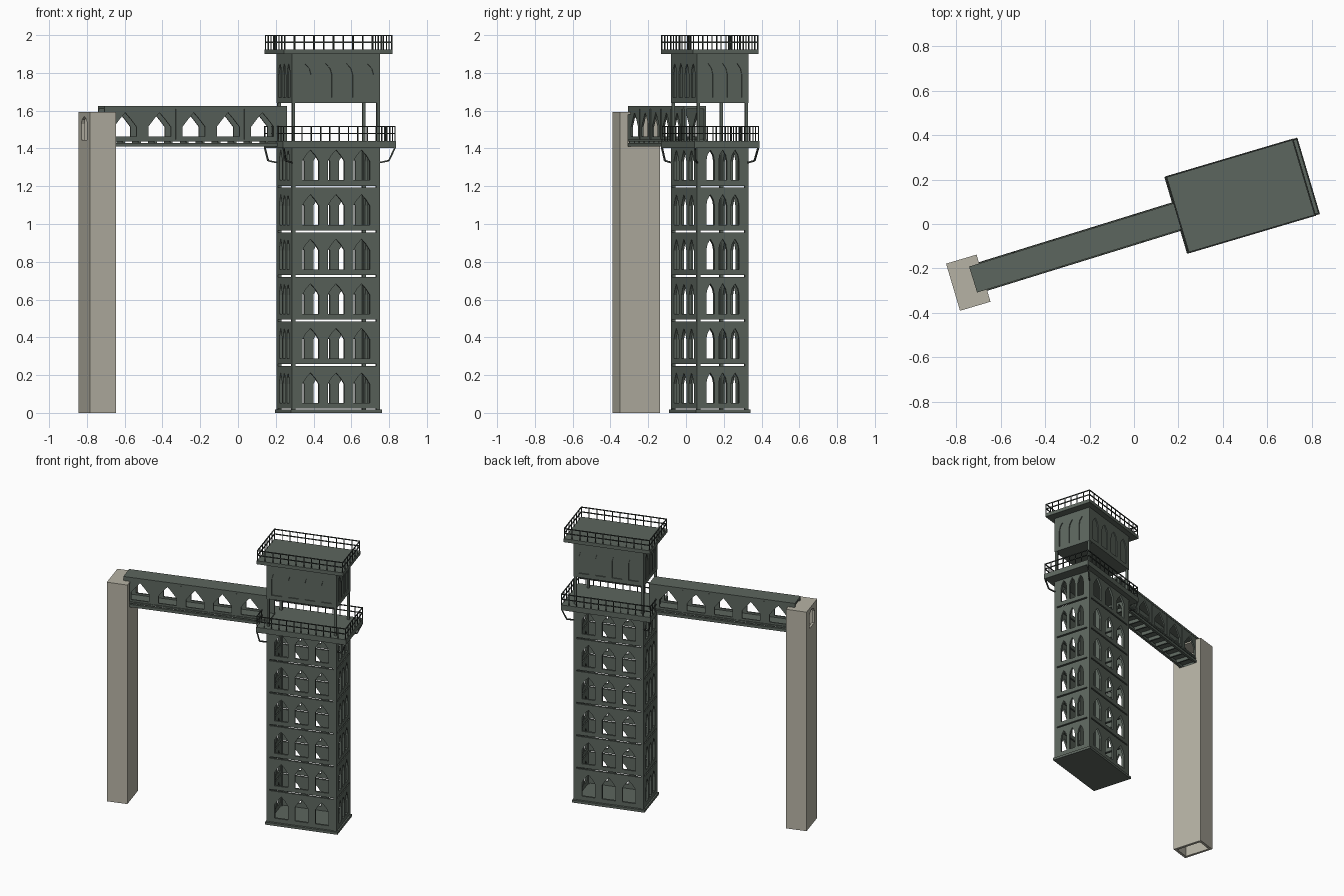
import bpy, bmesh, math
from mathutils import Matrix, Vector

if "Cube" in bpy.data.objects:
    bpy.data.objects.remove(bpy.data.objects["Cube"])


def material(name, rgb):
    m = bpy.data.materials.new(name)
    m.diffuse_color = (*rgb, 1)
    m.use_nodes = True
    m.node_tree.nodes["Principled BSDF"].inputs["Base Color"].default_value = m.diffuse_color
    return m


IRON = material("green grey iron", (0.108, 0.132, 0.112))
RAIL = material("dark iron", (0.045, 0.055, 0.048))
STONE = material("pale stone", (0.47, 0.45, 0.375))


def frame(x, y, deg):
    return Matrix.Translation((x, y, 0)) @ Matrix.Rotation(math.radians(deg), 4, 'Z')


TOWER = frame(0.479, 0.1255, 16.5)
PILLAR = frame(-0.7455, -0.264, 16.5)
BRIDGE = frame(-0.724, -0.25, 17.2)


class Part:
    """Collects simple shapes in a local frame into one object."""

    def __init__(self):
        self.bm = bmesh.new()

    def box(self, x0, x1, y0, y1, z0, z1):
        m = Matrix.Translation(((x0 + x1) / 2, (y0 + y1) / 2, (z0 + z1) / 2))
        m = m @ Matrix.Diagonal((x1 - x0, y1 - y0, z1 - z0, 1))
        bmesh.ops.create_cube(self.bm, size=1, matrix=m)

    def bar(self, a, b, t):
        a, b = Vector(a), Vector(b)
        d = b - a
        m = Matrix.Translation((a + b) / 2) @ d.to_track_quat('Z', 'Y').to_matrix().to_4x4()
        bmesh.ops.create_cube(self.bm, size=1, matrix=m @ Matrix.Diagonal((t, t, d.length, 1)))

    def panel(self, x0, x1, z0, z1, holes, t, place):
        """Upright wall with openings, facing -y before placing."""
        cu = bpy.data.curves.new("outline", 'CURVE')
        cu.dimensions, cu.fill_mode, cu.extrude = '2D', 'BOTH', t / 2
        for loop in [[(x0, z0), (x1, z0), (x1, z1), (x0, z1)]] + holes:
            sp = cu.splines.new('POLY')
            sp.points.add(len(loop) - 1)
            for p, (x, z) in zip(sp.points, loop):
                p.co = (x, z, 0, 1)
            sp.use_cyclic_u = True
        ob = bpy.data.objects.new("outline", cu)
        bpy.context.collection.objects.link(ob)
        dg = bpy.context.evaluated_depsgraph_get()
        me = bpy.data.meshes.new_from_object(ob.evaluated_get(dg))
        me.transform(place @ Matrix.Rotation(math.pi / 2, 4, 'X'))
        self.bm.from_mesh(me)
        bpy.data.objects.remove(ob)
        bpy.data.curves.remove(cu)
        bpy.data.meshes.remove(me)

    def finish(self, name, mat, where):
        bmesh.ops.remove_doubles(self.bm, verts=self.bm.verts, dist=1e-5)
        bmesh.ops.recalc_face_normals(self.bm, faces=self.bm.faces)
        me = bpy.data.meshes.new(name)
        self.bm.to_mesh(me)
        self.bm.free()
        me.materials.clear()
        me.materials.append(mat)
        for p in me.polygons:
            p.material_index = 0
            p.use_smooth = False
        me.transform(where)
        bpy.context.collection.objects.link(bpy.data.objects.new(name, me))


def arch(cx, w, sill, spring, peak, k=0.3):
    """Pointed opening; larger k gives a rounder arch."""
    h, m = w / 2, spring + (peak - spring) * 0.55
    return [(cx - h, sill), (cx + h, sill), (cx + h, spring), (cx + w * k, m),
            (cx, peak), (cx - w * k, m), (cx - h, spring)]


HX, HY = 0.2435, 0.1425     # tower half sizes


def four_sides(t):
    """Placement, half width and long flag for each tower wall."""
    for i, (half, dist) in enumerate([(HX, HY), (HY, HX)] * 2):
        yield (Matrix.Rotation(i * math.pi / 2, 4, 'Z') @ Matrix.Translation((0, -dist + t / 2, 0)),
               half, i % 2 == 0)


# Tower storeys: arcaded panels with a thin slit between them
walls = Part()
T = 0.014
for k in range(6):
    z = 0.017 + 0.236 * k
    top = min(z + 0.231, 1.41)
    for place, half, is_long in four_sides(T):
        step, w, kk = (0.141, 0.092, 0.27) if is_long else (0.068, 0.046, 0.36)
        holes = [arch(i * step, w, z + 0.035, z + 0.135, z + 0.195, kk) for i in (-1, 0, 1)]
        walls.panel(-half + T, half - T, z + 0.005, top, holes, T, place)
walls.finish("tower_walls", IRON, TOWER)

# Corner posts running the full height and carrying the cabin
posts = Part()
for sx in (-1, 1):
    for sy in (-1, 1):
        x, y = sx * (HX - 0.01), sy * (HY - 0.01)
        posts.box(x - 0.01, x + 0.01, y - 0.01, y + 0.01, 0.01, 1.41)
        posts.box(x - 0.008, x + 0.008, y - 0.008, y + 0.008, 1.43, 1.66)
posts.finish("corner_posts", IRON, TOWER)

base = Part()
base.box(-HX - 0.008, HX + 0.008, -HY - 0.008, HY + 0.008, 0, 0.018)
base.finish("base_slab", IRON, TOWER)

# Lower and upper decks with railings
DECKS = [("lower", 0.008, 0.312, 0.179, 1.402, 1.44, 1.52),
         ("upper", 0.001, 0.300, 0.181, 1.90, 1.925, 2.0)]
for label, ox, dx, dy, z0, z1, zr in DECKS:
    deck = Part()
    deck.box(ox - dx, ox + dx, -dy, dy, z0, z1)
    deck.finish(label + "_deck", IRON, TOWER)
    rail = Part()
    rx, ry = dx - 0.004, dy - 0.004
    cs = [(ox - rx, -ry), (ox + rx, -ry), (ox + rx, ry), (ox - rx, ry)]
    for i in range(4):
        a, b = Vector(cs[i]), Vector(cs[(i + 1) % 4])
        for z in (zr - 0.003, (z1 + zr) / 2):
            rail.bar((*a, z), (*b, z), 0.006)
        n = round((b - a).length / 0.052)
        for j in range(n):
            p = a.lerp(b, j / n)
            rail.bar((*p, z1), (*p, zr), 0.005)
    rail.finish(label + "_railing", RAIL, TOWER)

# Bent corner brackets beneath the lower deck
br = Part()
for sx in (-1, 1):
    for sy in (-1, 1):
        pts = [(0.008 + sx * 0.308, sy * 0.175, 1.405), (sx * 0.285, sy * 0.163, 1.335),
               (sx * 0.24, sy * 0.14, 1.325)]
        br.bar(pts[0], pts[1], 0.008)
        br.bar(pts[1], pts[2], 0.008)
br.finish("deck_brackets", RAIL, TOWER)

# Cabin: closed core with shallow lancet recesses
cabin = Part()
D = 0.007
cabin.box(-HX + D, HX - D, -HY + D, HY - D, 1.64, 1.90)
for place, half, is_long in four_sides(D):
    n, step, w = (4, 0.115, 0.07) if is_long else (3, 0.08, 0.052)
    holes = [arch((i - (n - 1) / 2) * step, w, 1.67, 1.79, 1.85, 0.36) for i in range(n)]
    cabin.panel(-half, half, 1.64, 1.90, holes, D, place)
cabin.finish("upper_cabin", IRON, TOWER)

# Covered footbridge
L, W = 1.01, 0.059
sides = Part()
holes = [arch(0.115 + 0.19 * k, 0.125, 1.462, 1.515, 1.59, 0.24) for k in range(5)]
for s in (-1, 1):
    sides.panel(0, L, 1.437, 1.62, holes, 0.01, Matrix.Translation((0, s * (W - 0.005), 0)))
    for k in range(5):
        x = 0.21 + 0.19 * k
        sides.box(x - 0.006, x + 0.006, s * W - 0.004, s * W + 0.004, 1.437, 1.61)
sides.finish("bridge_sides", IRON, BRIDGE)

slabs = Part()
slabs.box(0, L, -W - 0.002, W + 0.002, 1.608, 1.624)
slabs.box(0, L, -W + 0.01, W - 0.01, 1.437, 1.449)
slabs.finish("bridge_roof_and_floor", IRON, BRIDGE)

beams = Part()
for s in (-1, 1):
    beams.box(0, L, s * W - 0.008, s * W + 0.008, 1.41, 1.43)
    beams.box(0, L, s * (W + 0.002) - 0.004, s * (W + 0.002) + 0.004, 1.437, 1.448)
for k in range(12):
    x = 0.02 + k * 0.088
    beams.box(x - 0.006, x + 0.006, -W, W, 1.412, 1.438)
beams.finish("bridge_beams", IRON, BRIDGE)

# Stone support: hollow shaft with an arched opening at the outer end
pier = Part()
PX, PY, H, S = 0.0715, 0.1105, 1.593, 0.018
for s in (-1, 1):
    pier.panel(-PX, PX, 0, H, [], S, Matrix.Translation((0, s * (PY - S / 2), 0)))
turn = Matrix.Rotation(math.pi / 2, 4, 'Z')
pier.panel(-PY + S, PY - S, 0, H, [arch(0, 0.105, 1.445, 1.53, 1.57, 0.4)], S,
           Matrix.Translation((-PX + S / 2, 0, 0)) @ turn)
pier.panel(-PY + S, PY - S, 0, 1.41, [], S, Matrix.Translation((PX - S / 2, 0, 0)) @ turn)
for s in (-1, 1):
    a, b = sorted((s * 0.066, s * (PY - S)))
    pier.box(PX - S, PX, a, b, 1.41, H)
pier.box(-PX + S, PX, -PY + S, PY - S, H - 0.012, H)
pier.box(-PX + S, PX - S, -PY + S, PY - S, 1.398, 1.41)
pier.finish("stone_pier", STONE, PILLAR)
